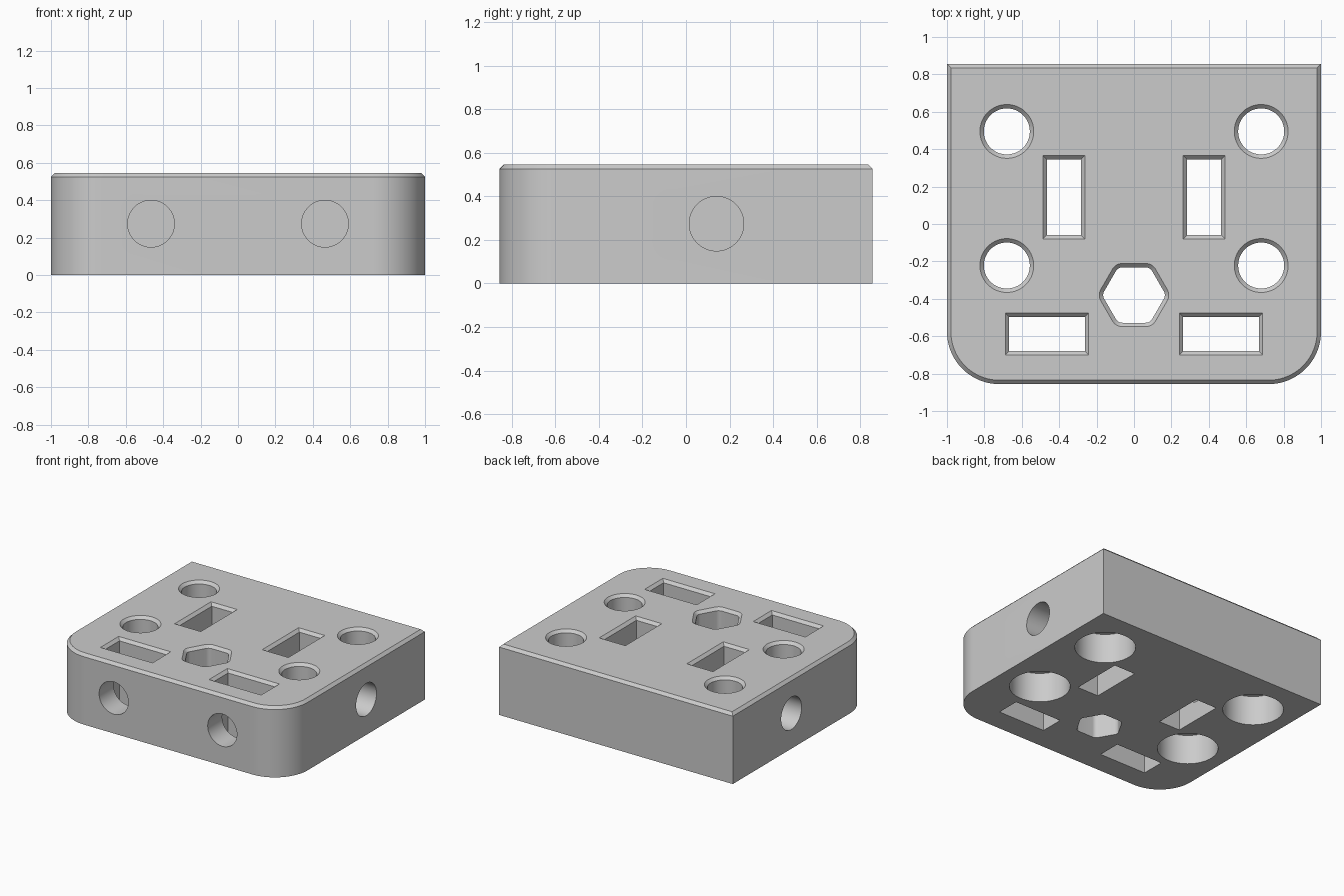
import bpy, bmesh
from math import pi, cos, sin, sqrt
from mathutils import Matrix, Vector

if "Cube" in bpy.data.objects:
    bpy.data.objects.remove(bpy.data.objects["Cube"], do_unlink=True)

HEIGHT, CHAMFER = 0.546, 0.021
HALF_DEPTH, CORNER = 0.856, 0.28

grey = bpy.data.materials.new("plain_grey")
grey.use_nodes = True
colour = (0.6, 0.6, 0.6, 1)
grey.diffuse_color = colour
grey.node_tree.nodes["Principled BSDF"].inputs["Base Color"].default_value = colour


def arc(cx, cy, r, start, end, steps):
    return [(cx + r * cos(start + (end - start) * i / steps),
             cy + r * sin(start + (end - start) * i / steps)) for i in range(steps + 1)]


def circle(r):
    return arc(0, 0, r, 0, 2 * pi, 64)[:-1]


def rectangle(hx, hy):
    return [(-hx, -hy), (hx, -hy), (hx, hy), (-hx, hy)]


def rounded_hexagon(apothem, r):
    # Six corner arcs around a smaller hexagon
    reach = (apothem - r) * 2 / sqrt(3)
    points = []
    for k in range(6):
        a = k * pi / 3
        points += arc(reach * cos(a), reach * sin(a), r, a - pi / 6, a + pi / 6, 8)
    return points


def plate_outline(inset):
    # Square rear corners, rounded front corners
    x, y, r = 1 - inset, HALF_DEPTH - inset, CORNER - inset
    front = arc(-x + r, -y + r, r, pi, 1.5 * pi, 20) + arc(x - r, -y + r, r, 1.5 * pi, 2 * pi, 20)
    return front + [(x, y), (-x, y)]


def loft(name, sections, place=Matrix()):
    # Closed solid through matching outlines, each paired with its height
    bm = bmesh.new()
    rings = [[bm.verts.new((x, y, z)) for x, y in outline] for outline, z in sections]
    bm.faces.new(rings[0][::-1])
    bm.faces.new(rings[-1])
    for low, high in zip(rings, rings[1:]):
        for i in range(len(low)):
            j = (i + 1) % len(low)
            bm.faces.new((low[i], low[j], high[j], high[i]))
    bm.transform(place)
    bmesh.ops.recalc_face_normals(bm, faces=bm.faces)
    mesh = bpy.data.meshes.new(name)
    bm.to_mesh(mesh)
    bm.free()
    mesh.materials.append(grey)
    obj = bpy.data.objects.new(name, mesh)
    bpy.context.collection.objects.link(obj)
    return obj


def rimmed_cutter(name, outline, x, y):
    # Through cutter whose outline grows by the chamfer at the top face
    return loft(name, [(outline(0), -0.1), (outline(0), HEIGHT - CHAMFER),
                       (outline(CHAMFER), HEIGHT), (outline(CHAMFER), HEIGHT + 0.1)],
                Matrix.Translation((x, y, 0)))


def bore_cutter(name, start, direction, length):
    turn = Vector(direction).to_track_quat('Z', 'Y').to_matrix().to_4x4()
    return loft(name, [(circle(0.125), 0), (circle(0.125), length)],
                Matrix.Translation(start) @ turn)


plate = loft("mounting_block", [(plate_outline(0), 0), (plate_outline(0), HEIGHT - CHAMFER),
                                (plate_outline(CHAMFER), HEIGHT)])

# Hexagonal opening
cutters = [rimmed_cutter("hex_cutter", lambda g: rounded_hexagon(0.148 + g, 0.04 + g), 0, -0.38)]

for side in (-1, 1):
    # Round holes, widened from below
    for y in (0.495, -0.222):
        cutters.append(rimmed_cutter("hole_cutter", lambda g: circle(0.123 + g), side * 0.68, y))
        cutters.append(loft("counterbore_cutter", [(circle(0.214), -0.1), (circle(0.214), 0.23)],
                            Matrix.Translation((side * 0.68, y, 0))))
    # Rectangular slots
    cutters.append(rimmed_cutter("side_slot_cutter", lambda g: rectangle(0.091 + g, 0.202 + g),
                                 side * 0.375, 0.143))
    cutters.append(rimmed_cutter("front_slot_cutter", lambda g: rectangle(0.202 + g, 0.091 + g),
                                 side * 0.465, -0.588))
    # Sideways bores that run into the slots
    cutters.append(bore_cutter("side_bore_cutter", (side * 1.1, 0.14, 0.274), (-side, 0, 0), 0.7))
    cutters.append(bore_cutter("front_bore_cutter", (side * 0.465, -0.95, 0.274), (0, 1, 0), 0.35))

# Cut each opening, then discard the cutters
bpy.context.view_layer.objects.active = plate
for cutter in cutters:
    mod = plate.modifiers.new("cut", 'BOOLEAN')
    mod.operation, mod.solver, mod.object = 'DIFFERENCE', 'EXACT', cutter
    bpy.ops.object.modifier_apply(modifier=mod.name)
    bpy.data.objects.remove(cutter, do_unlink=True)

bpy.ops.object.select_all(action='DESELECT')
plate.select_set(True)
bpy.ops.object.shade_smooth_by_angle(angle=pi / 6)
